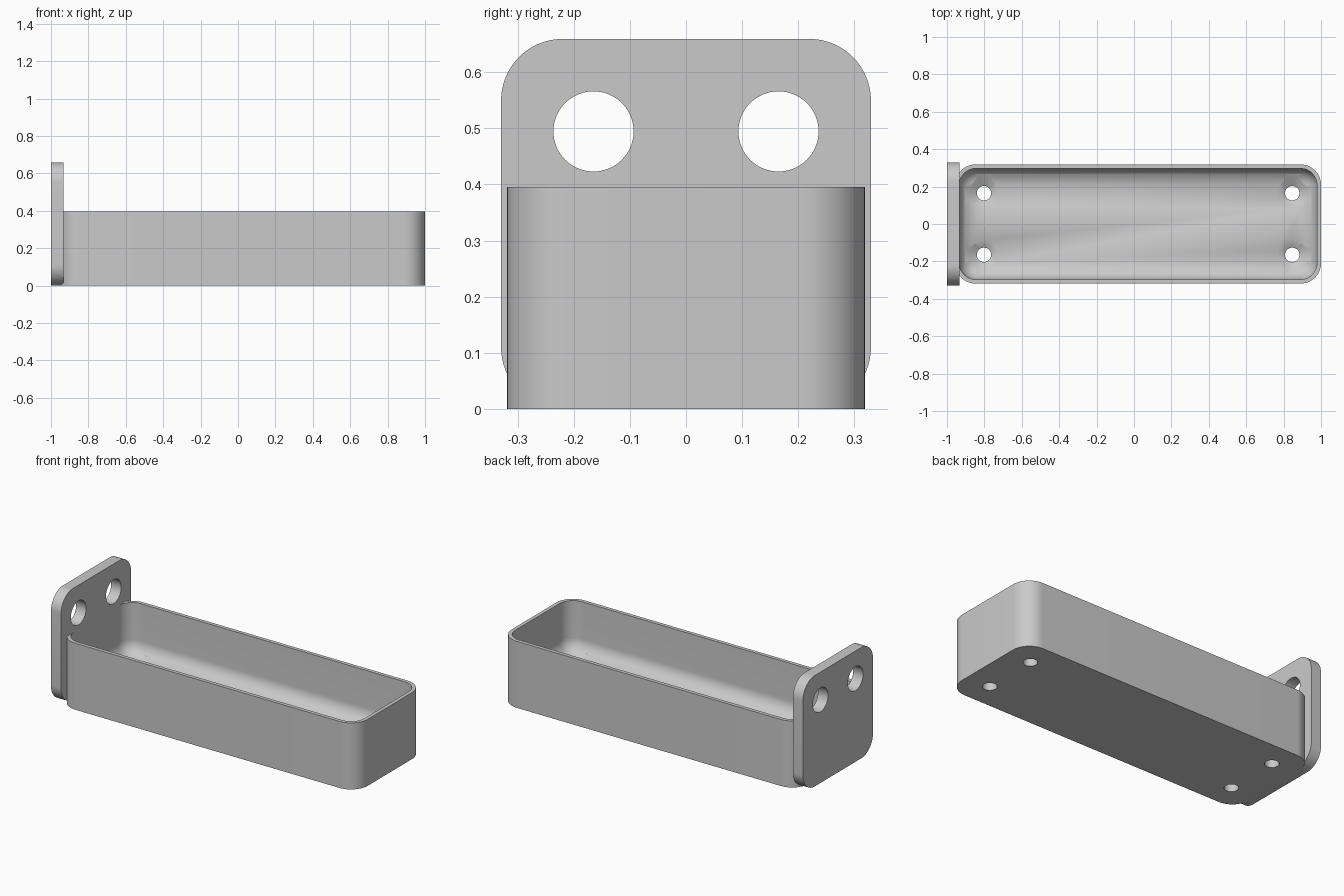
import bpy, bmesh, math
from mathutils import Matrix, Vector

cube = bpy.data.objects.get("Cube")
if cube:
    bpy.data.objects.remove(cube, do_unlink=True)

grey = bpy.data.materials.new("plain grey")
grey.use_nodes = True
colour = (0.59, 0.59, 0.59, 1)
grey.diffuse_color = colour
grey.node_tree.nodes["Principled BSDF"].inputs["Base Color"].default_value = colour

U = 2 / 91  # design unit: the whole part is 91 units long


def rounded_outline(hx, hy, r, steps=16):
    """Counter-clockwise rounded rectangle centred on the origin."""
    points = []
    for corner, (sx, sy) in enumerate([(1, 1), (-1, 1), (-1, -1), (1, -1)]):
        for i in range(steps + 1):
            a = (corner + i / steps) * math.pi / 2
            points.append((sx * (hx - r) + r * math.cos(a),
                           sy * (hy - r) + r * math.sin(a)))
    return points


def circle(r, steps=64):
    return [(r * math.cos(i / steps * math.tau), r * math.sin(i / steps * math.tau))
            for i in range(steps)]


def loft(name, rings, place=Matrix()):
    """Skin a list of (outline, height) rings in design units and cap both ends."""
    bm = bmesh.new()
    loops = [[bm.verts.new(U * (place @ Vector((x, y, z)))) for x, y in outline]
             for outline, z in rings]
    for low, high in zip(loops, loops[1:]):
        for i in range(len(low)):
            j = (i + 1) % len(low)
            bm.faces.new((low[i], low[j], high[j], high[i]))
    bm.faces.new(loops[0][::-1])
    bm.faces.new(loops[-1])
    bmesh.ops.recalc_face_normals(bm, faces=bm.faces[:])
    mesh = bpy.data.meshes.new(name)
    bm.to_mesh(mesh)
    bm.free()
    mesh.materials.append(grey)
    obj = bpy.data.objects.new(name, mesh)
    bpy.context.collection.objects.link(obj)
    return obj


def drill(obj, cutters):
    """Cut each helper out of the part, then discard the helpers."""
    bpy.ops.object.select_all(action='DESELECT')
    obj.select_set(True)
    bpy.context.view_layer.objects.active = obj
    for cutter in cutters:
        cutter.hide_render = True
        mod = obj.modifiers.new("hole", 'BOOLEAN')
        mod.operation, mod.solver, mod.object = 'DIFFERENCE', 'EXACT', cutter
        bpy.ops.object.modifier_apply(modifier=mod.name)
        bpy.data.objects.remove(cutter, do_unlink=True)
    bpy.ops.object.shade_smooth_by_angle(angle=math.radians(30))


# Tray: outer shell, thin rim, inner wall and a rounded inner floor edge
hx, hy, corner, height = 44.5, 14.5, 5, 18
wall, floor, fillet = 1, 4, 3.95
tray_place = Matrix.Translation((1, 0, 0))


def inset_ring(d):
    return rounded_outline(hx - d, hy - d, corner - d)


rings = [(inset_ring(0), 0), (inset_ring(0), height), (inset_ring(wall), height)]
for i in range(17):
    a = i / 16 * math.pi / 2
    rings.append((inset_ring(wall + fillet * (1 - math.cos(a))),
                  floor + fillet * (1 - math.sin(a))))
tray = loft("tray", rings, tray_place)

# Screw holes with a shallow countersink in the tray floor
screw_profile = [(1.75, -1), (1.75, floor - 1), (3.5, floor), (5.25, floor + 1)]
drill(tray, [loft("screw_hole", [(circle(r), z) for r, z in screw_profile],
                  tray_place @ Matrix.Translation((sx * 37.5, sy * 7.5, 0)))
             for sx in (-1, 1) for sy in (-1, 1)])

# Upright end plate with two round holes
side, thick = 15, 3
upright = Matrix.Translation((-45.5, 0, side)) @ Matrix(
    ((0, 0, 1, 0), (1, 0, 0, 0), (0, 1, 0, 0), (0, 0, 0, 1)))
outline = rounded_outline(side, side, 5)
plate = loft("end_plate", [(outline, 0), (outline, thick)], upright)
drill(plate, [loft("plate_hole", [(circle(3.25), -2), (circle(3.25), 5)],
                   upright @ Matrix.Translation((s * 7.5, 7.5, 0)))
              for s in (-1, 1)])
